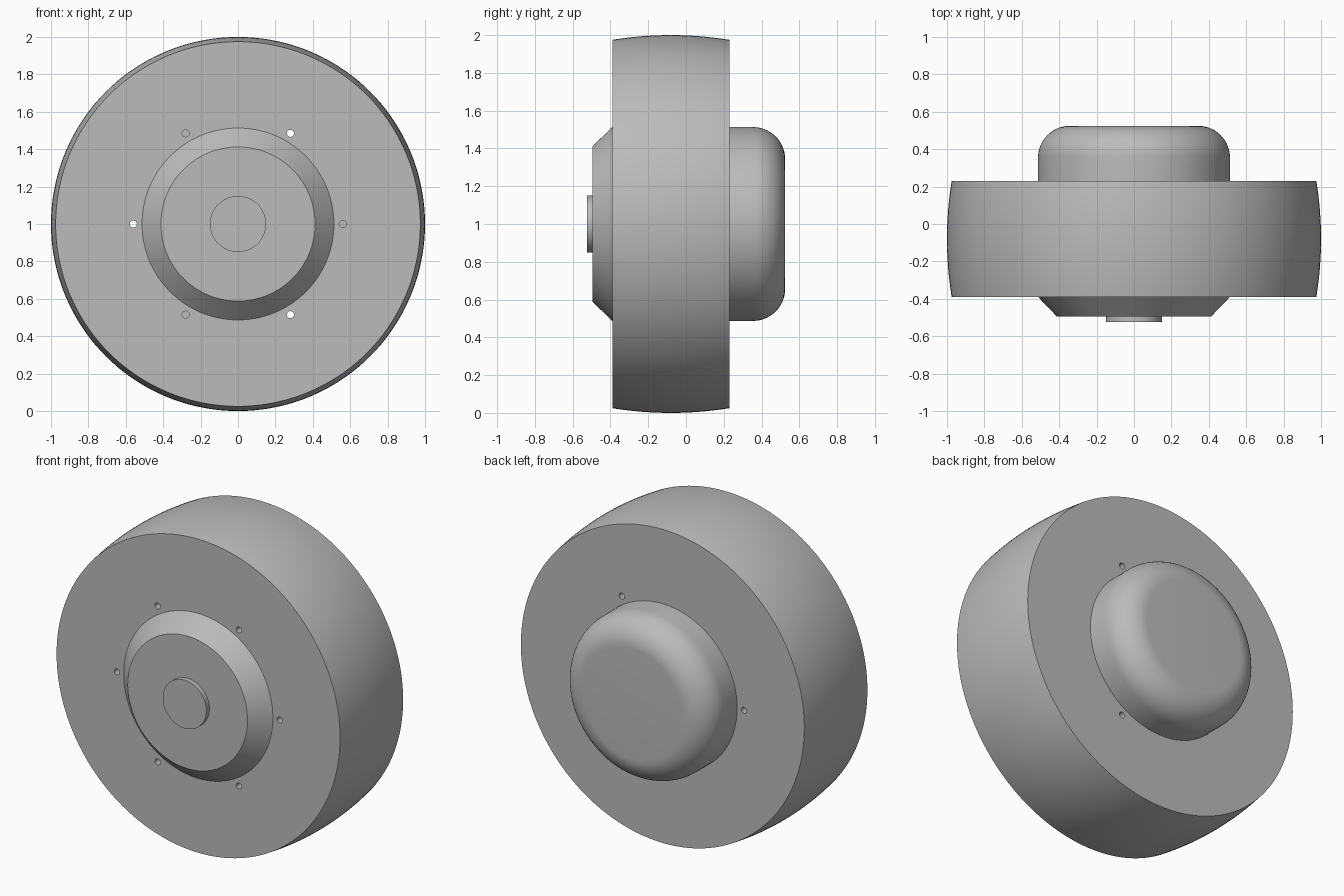
import bpy, bmesh, math
from mathutils import Matrix, Vector

cube = bpy.data.objects.get("Cube")
if cube:
    bpy.data.objects.remove(cube, do_unlink=True)

SEGMENTS = 144
CENTRE = Vector((0, 0, 1))

grey = bpy.data.materials.new("plain grey")
grey.use_nodes = True
colour = (0.5, 0.5, 0.5, 1)
grey.diffuse_color = colour
grey.node_tree.nodes["Principled BSDF"].inputs["Base Color"].default_value = colour


def arc(cr, cy, radius, start, end, steps):
    """Points (r, y) along an arc, angles in degrees from the radial axis."""
    angles = [math.radians(start + (end - start) * i / steps) for i in range(steps + 1)]
    return [(cr + radius * math.cos(a), cy + radius * math.sin(a)) for a in angles]


def lathe(name, profile, segments=SEGMENTS, centre=CENTRE):
    """Closed solid turned about the y axis from (r, y) points, front to back."""
    bm = bmesh.new()
    rings = []
    for r, y in profile:
        ring = []
        for i in range(segments):
            a = 2 * math.pi * i / segments
            ring.append(bm.verts.new((r * math.cos(a), y, r * math.sin(a))))
        rings.append(ring)
    for a, b in zip(rings, rings[1:]):
        for i in range(segments):
            j = (i + 1) % segments
            bm.faces.new((a[i], a[j], b[j], b[i]))
    bm.faces.new(rings[0])
    bm.faces.new(rings[-1])
    bmesh.ops.recalc_face_normals(bm, faces=bm.faces)
    bmesh.ops.transform(bm, matrix=Matrix.Translation(centre), verts=bm.verts)
    mesh = bpy.data.meshes.new(name)
    bm.to_mesh(mesh)
    bm.free()
    mesh.materials.append(grey)
    obj = bpy.data.objects.new(name, mesh)
    bpy.context.collection.objects.link(obj)
    return obj


def select(obj):
    bpy.ops.object.select_all(action='DESELECT')
    obj.select_set(True)
    bpy.context.view_layer.objects.active = obj


# Wheel body with a crowned tread
FRONT, BACK = -0.39, 0.23
half, crown = (BACK - FRONT) / 2, 0.025
tread_r = (half ** 2 + crown ** 2) / (2 * crown)
sweep = math.degrees(math.asin(half / tread_r))
wheel = lathe("wheel_body", arc(1 - tread_r, (FRONT + BACK) / 2, tread_r, -sweep, sweep, 16))

# Bolt holes: alternately blind and right through
for i in range(6):
    a = math.radians(60 * i)
    spot = CENTRE + 0.56 * Vector((math.cos(a), 0, math.sin(a)))
    end = BACK + 0.1 if i in (1, 3, 5) else FRONT + 0.3
    cutter = lathe("hole_cutter", [(0.019, FRONT - 0.1), (0.019, end)], 24, spot)
    cutter.hide_render = True
    mod = wheel.modifiers.new("bolt_hole", 'BOOLEAN')
    mod.operation = 'DIFFERENCE'
    mod.solver = 'EXACT'
    mod.object = cutter
    select(wheel)
    bpy.ops.object.modifier_apply(modifier=mod.name)
    bpy.data.objects.remove(cutter, do_unlink=True)

# Chamfered front hub, its axle boss, and the rounded rear housing
HUB, SINK, FILLET = 0.513, 0.005, 0.17
hub = lathe("front_hub", [(0.412, -0.495), (HUB, FRONT), (HUB, FRONT + SINK)])
boss = lathe("axle_boss", [(0.15, -0.525), (0.15, -0.495 + SINK)])
housing = lathe("rear_housing", [(HUB, BACK - SINK)]
                + arc(HUB - FILLET, 0.525 - FILLET, FILLET, 0, 90, 14))

for part in (wheel, hub, boss, housing):
    select(part)
    bpy.ops.object.shade_smooth_by_angle(angle=math.radians(12))
